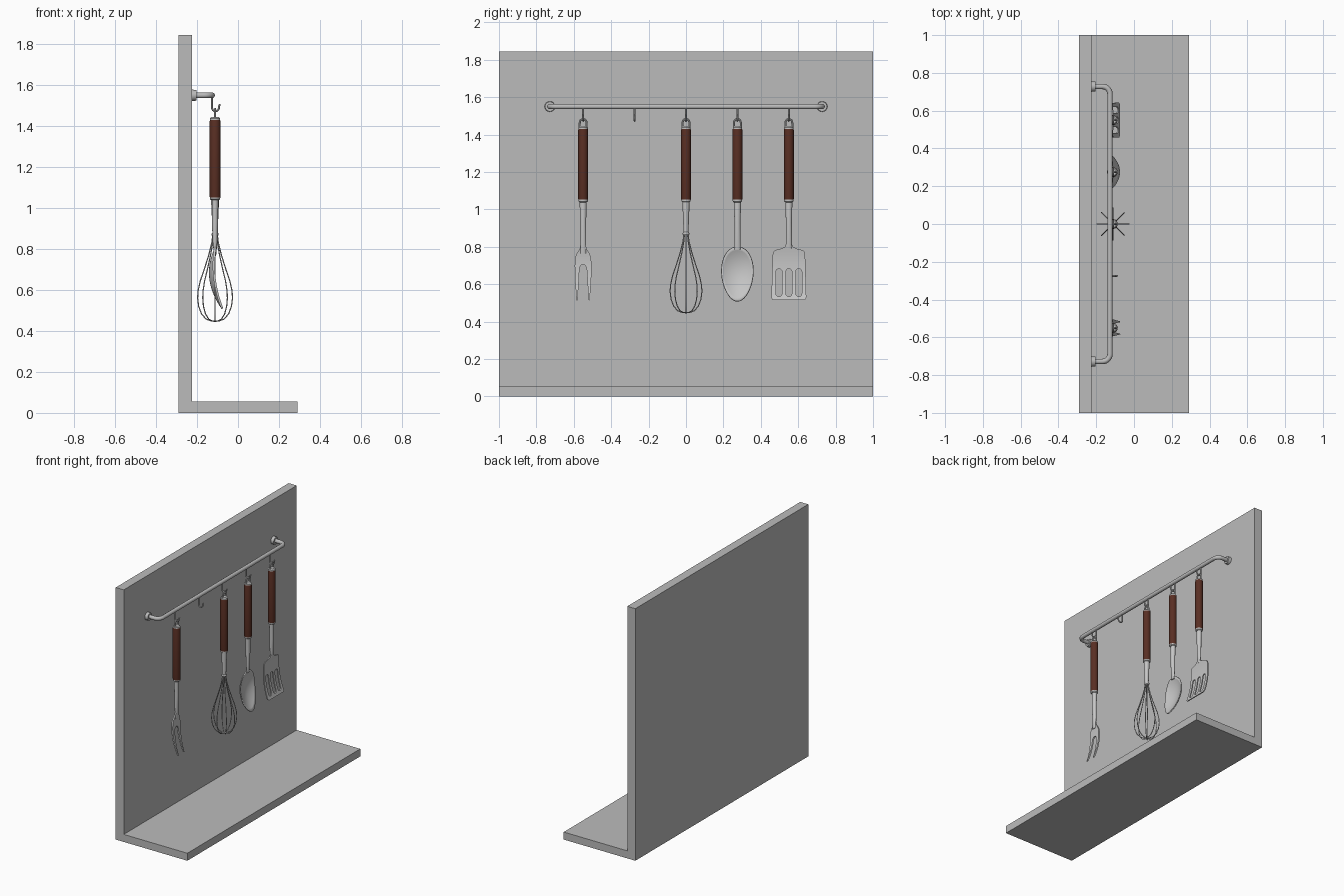
import bpy, bmesh, math
from mathutils import Vector

if "Cube" in bpy.data.objects:
    bpy.data.objects.remove(bpy.data.objects["Cube"])

def mat(name, rgb):
    m = bpy.data.materials.new(name)
    m.diffuse_color = (*rgb, 1)
    m.use_nodes = True
    m.node_tree.nodes["Principled BSDF"].inputs["Base Color"].default_value = m.diffuse_color
    return m

GREY = mat("wall_grey", (0.50, 0.50, 0.50))
STEEL = mat("steel", (0.56, 0.56, 0.56))
WOOD = mat("dark_wood", (0.10, 0.028, 0.017))
UX = -0.112          # hanging line of the utensils
RX, RZ = -0.127, 1.55  # rail axis

def finish(ob, m, smooth=True):
    ob.data.materials.clear()
    ob.data.materials.append(m)
    if smooth:
        bpy.ops.object.select_all(action='DESELECT')
        bpy.context.view_layer.objects.active = ob
        ob.select_set(True)
        bpy.ops.object.shade_smooth_by_angle(angle=math.radians(40))
    return ob

def from_bm(name, bm, m, smooth=True):
    bmesh.ops.recalc_face_normals(bm, faces=bm.faces)
    me = bpy.data.meshes.new(name)
    bm.to_mesh(me)
    bm.free()
    ob = bpy.data.objects.new(name, me)
    bpy.context.collection.objects.link(ob)
    return finish(ob, m, smooth)

def box(name, lo, hi, m):
    bm = bmesh.new()
    bmesh.ops.create_cube(bm, size=1)
    for v in bm.verts:
        v.co = Vector([(a + b) / 2 + c * (b - a) for a, b, c in zip(lo, hi, v.co)])
    return from_bm(name, bm, m, False)

def loft(name, y, rings, m, n=20):
    """Stack of ellipses (z, half width in y, half depth in x)."""
    bm = bmesh.new()
    rows = [[bm.verts.new((UX + rx * math.cos(2 * math.pi * k / n),
                           y + ry * math.sin(2 * math.pi * k / n), z)) for k in range(n)]
            for z, ry, rx in rings]
    for a, b in zip(rows, rows[1:]):
        for k in range(n):
            bm.faces.new((a[k], a[(k + 1) % n], b[(k + 1) % n], b[k]))
    bm.faces.new(rows[0])
    bm.faces.new(rows[-1])
    return from_bm(name, bm, m)

def to_mesh(name, cu, m):
    tmp = bpy.data.objects.new(name + "_curve", cu)
    bpy.context.collection.objects.link(tmp)
    bpy.context.view_layer.update()
    me = bpy.data.meshes.new_from_object(tmp.evaluated_get(bpy.context.evaluated_depsgraph_get()))
    bpy.data.objects.remove(tmp)
    ob = bpy.data.objects.new(name, me)
    bpy.context.collection.objects.link(ob)
    return finish(ob, m)

def spline(cu, pts, cyclic=False):
    s = cu.splines.new('POLY')
    s.points.add(len(pts) - 1)
    for p, c in zip(s.points, pts):
        p.co = (*c, 1) if len(c) == 3 else (*c, 0, 1)
    s.use_cyclic_u = cyclic

def tube(name, paths, r, m, res=2):
    cu = bpy.data.curves.new(name, 'CURVE')
    cu.dimensions = '3D'
    cu.bevel_depth, cu.bevel_resolution, cu.use_fill_caps = r, res, True
    for p in paths:
        spline(cu, p)
    return to_mesh(name, cu, m)

def arc(cx, cy, r, a0, a1, n=8):
    return [(cx + r * math.cos(math.radians(a0 + (a1 - a0) * i / n)),
             cy + r * math.sin(math.radians(a0 + (a1 - a0) * i / n))) for i in range(n + 1)]

def bend(z):
    """Forward sweep of the utensil heads."""
    t = max(0, (0.8 - z) / 0.29)
    return UX - 0.045 * t + 0.08 * t * t

def blade(name, y, outlines, thick):
    """Flat outline (y, z) with holes, sliced and bent forward."""
    cu = bpy.data.curves.new(name, 'CURVE')
    cu.dimensions, cu.fill_mode, cu.extrude = '2D', 'BOTH', thick / 2
    for o in outlines:
        spline(cu, o, True)
    ob = to_mesh(name, cu, STEEL)
    bm = bmesh.new()
    bm.from_mesh(ob.data)
    bmesh.ops.remove_doubles(bm, verts=bm.verts, dist=1e-5)
    for i in range(14):
        bmesh.ops.bisect_plane(bm, geom=bm.verts[:] + bm.edges[:] + bm.faces[:],
                               plane_co=(0, 0.523 + i * 0.0203, 0), plane_no=(0, 1, 0))
    for v in bm.verts:
        a, b, c = v.co
        v.co = (bend(b) + c, y + a, b)
    bmesh.ops.recalc_face_normals(bm, faces=bm.faces)
    bm.to_mesh(ob.data)
    bm.free()
    return finish(ob, STEEL)

# Wall and counter
box("wall", (-0.29, -1, 0), (-0.225, 1, 1.845), GREY)
box("counter", (-0.225, -1, 0), (0.29, 1, 0.055), GREY)

# Rail with bent ends and wall flanges
half = [(-0.225, 0.728)] + arc(RX - 0.04, 0.688, 0.04, 90, 0)
path = [(x, y, RZ) for x, y in half] + [(x, -y, RZ) for x, y in reversed(half)]
tube("rail", [path], 0.0145, GREY, 3)
for s in (-1, 1):
    bm = bmesh.new()
    bmesh.ops.create_cone(bm, cap_ends=True, segments=24, radius1=0.028, radius2=0.026, depth=0.022)
    for v in bm.verts:
        v.co = (-0.214 + v.co.z, s * 0.728 + v.co.x, RZ + v.co.y)
    from_bm("rail_flange", bm, GREY)

# Hooks
for y in (-0.55, -0.275, 0, 0.275, 0.55):
    h = [(RX, RZ)] + arc(RX + 0.017, 1.49, 0.017, 180, 360) + [(RX + 0.034, 1.497), (RX + 0.039, 1.507)]
    tube("hook", [[(a, y, b) for a, b in h]], 0.005, STEEL)

# Handle, end caps, hanging loop
def handle(y):
    loft("handle", y, [(1.05, .025, .025), (1.056, .0262, .0262), (1.424, .0262, .0262), (1.43, .025, .025)], WOOD)
    loft("top_cap", y, [(1.429, .025, .025), (1.438, .025, .025), (1.445, .018, .018)], STEEL)
    loft("lower_cap", y, [(1.052, .0255, .0255), (1.043, .025, .025), (1.038, .019, .019)], STEEL)
    u = [(0.019, 1.44)] + arc(0, 1.465, 0.018, 0, 180, 12) + [(-0.019, 1.44)]
    tube("hanging_loop", [[(UX, y + a, b) for a, b in u]], 0.0055, STEEL)

for y in (-0.55, 0, 0.275, 0.55):
    handle(y)

def neck(name, y, top, low, end):
    loft(name, y, [(1.045, top, .016), (0.93, low, .015), (0.84, low, .012), (end, low, .005)], STEEL)

def mirrored(half):
    return half + [(-a, b) for a, b in reversed(half) if abs(a) > 1e-6]

# Fork
neck("fork_neck", -0.55, 0.019, 0.016, 0.765)
blade("fork_head", -0.55, [mirrored([(0.015, 0.81), (0.018, 0.79), (0.034, 0.765), (0.042, 0.745), (0.045, 0.70),
      (0.043, 0.62), (0.035, 0.512), (0.030, 0.515), (0.024, 0.60), (0.021, 0.66), (0.018, 0.69), (0.010, 0.702), (0, 0.705)])], 0.011)

# Whisk
loft("whisk_neck", 0, [(1.045, .020, .020), (0.96, .016, .016), (0.865, .013, .013)], STEEL)
loft("whisk_collar", 0, [(0.864, .015, .015), (0.868, .018, .018), (0.874, .018, .018), (0.878, .015, .015)], STEEL)
prof = [(0.010, 0.88), (0.016, 0.83), (0.031, 0.77), (0.053, 0.70), (0.072, 0.645), (0.083, 0.595),
        (0.085, 0.56), (0.080, 0.52), (0.066, 0.483), (0.044, 0.458), (0.02, 0.449), (0, 0.447)]
loops = []
for k in range(4):
    a = math.pi * k / 4
    loops.append([(UX + r * math.cos(a), r * math.sin(a), z) for r, z in mirrored(prof)])
tube("whisk_wires", loops, 0.0028, STEEL)

# Spoon: egg-shaped dished bowl
neck("spoon_neck", 0.275, 0.020, 0.016, 0.785)
bm = bmesh.new()
n, rings = 40, 8
rows = []
for i in range(1, rings + 1):
    f = i / rings
    row = []
    for k in range(n):
        a = 2 * math.pi * k / n
        dy, dz = math.cos(a), math.sin(a)
        z = 0.655 + 0.146 * f * dz
        w = 0.085 * (1 + 0.12 * dz)
        row.append(bm.verts.new((bend(z) - 0.022 * (1 - f * f), 0.275 + w * f * dy, z)))
    rows.append(row)
c = bm.verts.new((bend(0.655) - 0.022, 0.275, 0.655))
for k in range(n):
    j = (k + 1) % n
    bm.faces.new((c, rows[0][k], rows[0][j]))
    for a, b in zip(rows, rows[1:]):
        bm.faces.new((a[k], b[k], b[j], a[j]))
spoon = from_bm("spoon_bowl", bm, STEEL)
sol = spoon.modifiers.new("thickness", 'SOLIDIFY')
sol.thickness, sol.offset = 0.007, 0

# Slotted spatula
neck("spatula_neck", 0.55, 0.019, 0.016, 0.79)
edge = [(0.016, 0.815), (0.022, 0.80), (0.045, 0.789), (0.075, 0.782), (0.084, 0.772), (0.087, 0.755),
        (0.093, 0.54)] + arc(0.079, 0.529, 0.014, 0, -90, 4)
slots = [arc(c, 0.667, 0.016, 0, 180, 8) + arc(c, 0.55, 0.016, 180, 360, 8) for c in (-0.053, 0, 0.053)]
blade("spatula_head", 0.55, [mirrored(edge)] + slots, 0.008)
